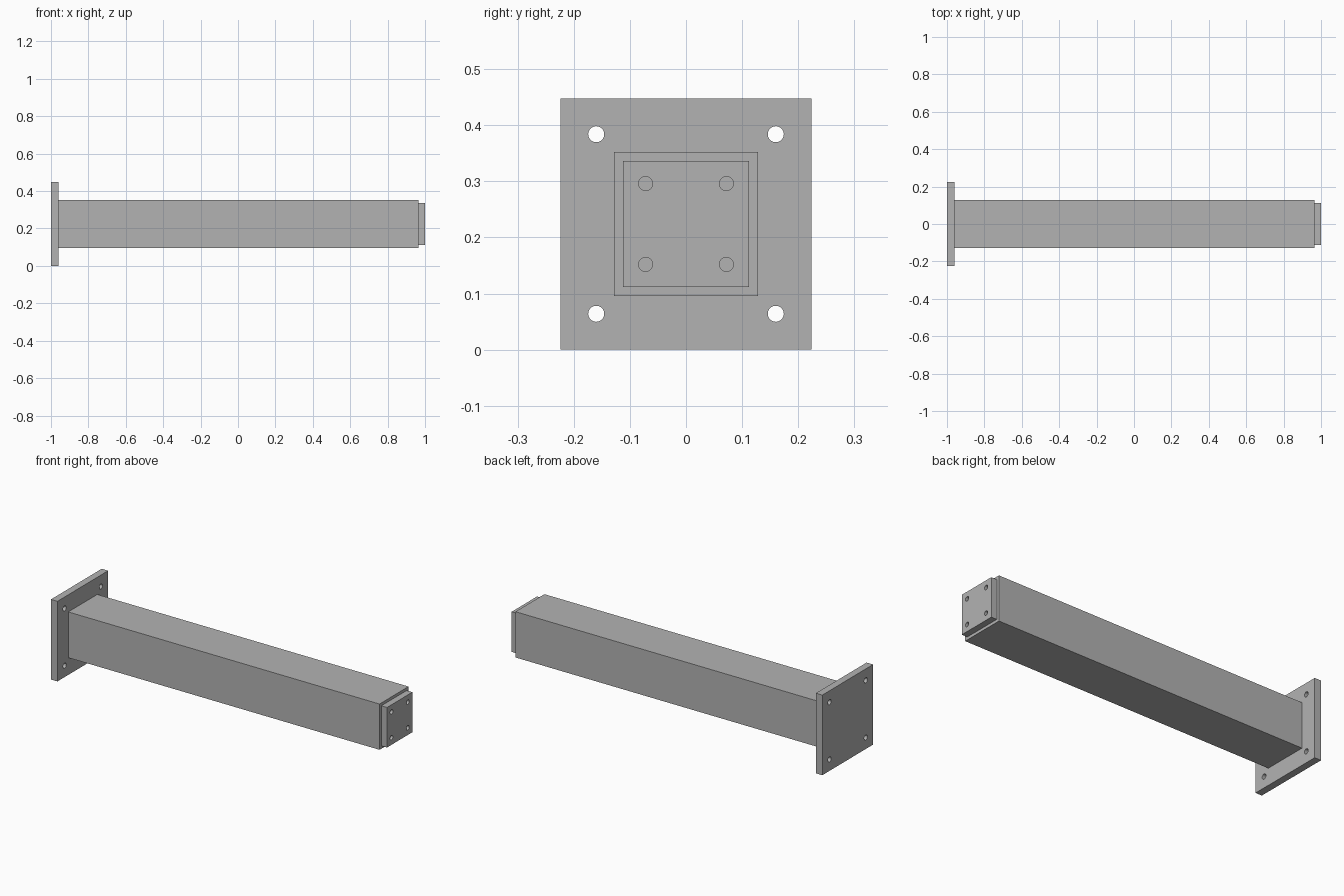
import bpy
from math import pi, radians

old = bpy.data.objects.get("Cube")
if old:
    bpy.data.objects.remove(old, do_unlink=True)

CENTRE_Z = 0.224
GREY = (0.45, 0.45, 0.45, 1)

steel = bpy.data.materials.new("grey_steel")
steel.use_nodes = True
steel.diffuse_color = GREY
steel.node_tree.nodes["Principled BSDF"].inputs["Base Color"].default_value = GREY


def square_block(name, x0, x1, half):
    """Square block running along x from x0 to x1."""
    bpy.ops.mesh.primitive_cube_add(size=1, location=((x0 + x1) / 2, 0, CENTRE_Z))
    ob = bpy.context.object
    ob.name = name
    ob.scale = (x1 - x0, 2 * half, 2 * half)
    bpy.ops.object.transform_apply(location=False, rotation=False, scale=True)
    ob.data.materials.append(steel)
    return ob


def cut(ob, cutter):
    """Subtract the cutter from the part, then discard the cutter."""
    mod = ob.modifiers.new("cut", "BOOLEAN")
    mod.operation = "DIFFERENCE"
    mod.solver = "EXACT"
    mod.object = cutter
    bpy.context.view_layer.objects.active = ob
    bpy.ops.object.modifier_apply(modifier=mod.name)
    bpy.data.objects.remove(cutter, do_unlink=True)


def drill_corners(ob, spread, radius):
    """Four round through holes, one near each corner."""
    for sy in (-1, 1):
        for sz in (-1, 1):
            bpy.ops.mesh.primitive_cylinder_add(
                vertices=32, radius=radius, depth=0.2, rotation=(0, pi / 2, 0),
                location=(ob.location.x, sy * spread, CENTRE_Z + sz * spread))
            drill = bpy.context.object
            drill.data.materials.append(steel)
            cut(ob, drill)
    bpy.ops.object.select_all(action="DESELECT")
    ob.select_set(True)
    bpy.context.view_layer.objects.active = ob
    bpy.ops.object.shade_smooth_by_angle(angle=radians(30))


# Large mounting plate
base_plate = square_block("base_plate", -1, -0.96, 0.224)
drill_corners(base_plate, 0.16, 0.0143)

# Hollow square post
post = square_block("square_tube", -0.96, 0.965, 0.128)
cut(post, square_block("tube_bore", -1.1, 1.1, 0.111))

# Small end plate
end_plate = square_block("end_plate", 0.965, 1, 0.112)
drill_corners(end_plate, 0.072, 0.0125)
